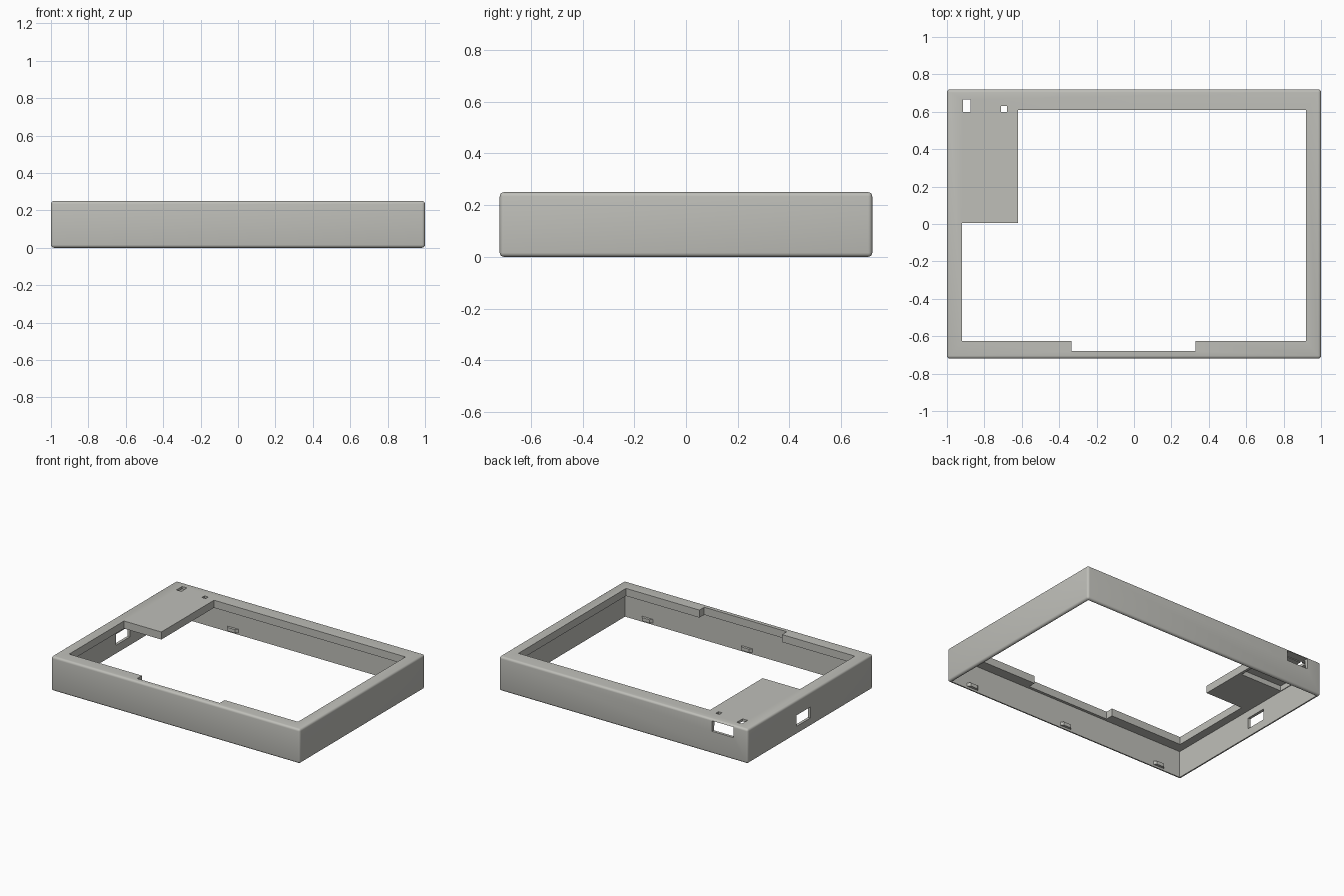
import bpy, bmesh, math

if "Cube" in bpy.data.objects:
    bpy.data.objects.remove(bpy.data.objects["Cube"])

grey = bpy.data.materials.new("warm_grey_plastic")
grey.diffuse_color = (0.52, 0.52, 0.485, 1)
grey.use_nodes = True
grey.node_tree.nodes["Principled BSDF"].inputs["Base Color"].default_value = grey.diffuse_color


def prism(name, outline, z0, z1):
    """Extrude a counter-clockwise xy outline from z0 to z1."""
    bm = bmesh.new()
    face = bm.faces.new([bm.verts.new((x, y, z0)) for x, y in outline])
    top = bmesh.ops.extrude_face_region(bm, geom=[face])
    verts = [v for v in top["geom"] if isinstance(v, bmesh.types.BMVert)]
    bmesh.ops.translate(bm, verts=verts, vec=(0, 0, z1 - z0))
    bmesh.ops.recalc_face_normals(bm, faces=bm.faces)
    mesh = bpy.data.meshes.new(name)
    bm.to_mesh(mesh)
    bm.free()
    mesh.materials.append(grey)
    obj = bpy.data.objects.new(name, mesh)
    bpy.context.collection.objects.link(obj)
    return obj


def box(name, x0, x1, y0, y1, z0, z1):
    return prism(name, [(x0, y0), (x1, y0), (x1, y1), (x0, y1)], z0, z1)


# Outer shell with softly rounded edges
frame = box("bezel_frame", -1, 1, -0.72, 0.72, 0, 0.25)
bevel = frame.modifiers.new("rounded_edges", "BEVEL")
bevel.width = 0.016
bevel.segments = 4

# Screen opening: wide corner deck at back left, notch in the front lip
opening = [(-0.92, -0.625), (-0.335, -0.625), (-0.335, -0.68), (0.33, -0.68),
           (0.33, -0.625), (0.92, -0.625), (0.92, 0.61), (-0.62, 0.61),
           (-0.62, 0.005), (-0.92, 0.005)]

cutters = [
    box("cavity_cutter", -0.98, 0.98, -0.70, 0.70, -0.1, 0.195),
    prism("opening_cutter", opening, 0.1, 0.3),
    box("board_pocket_cutter", -0.975, -0.64, 0.34, 0.695, 0.15, 0.232),
    box("back_port_cutter", -0.885, -0.715, 0.66, 0.76, 0.162, 0.238),
    box("side_port_cutter", -1.05, -0.95, 0.0, 0.16, 0.06, 0.14),
    box("switch_hole_cutter", -0.915, -0.875, 0.60, 0.665, 0.2, 0.3),
    box("light_hole_cutter", -0.71, -0.68, 0.60, 0.63, 0.2, 0.3),
]
for cutter in cutters:
    cutter.hide_render = True
    mod = frame.modifiers.new(cutter.name, "BOOLEAN")
    mod.operation = "DIFFERENCE"
    mod.solver = "EXACT"
    mod.object = cutter

# Bake the cuts and discard the cutters
deps = bpy.context.evaluated_depsgraph_get()
baked = bpy.data.meshes.new_from_object(frame.evaluated_get(deps))
frame.modifiers.clear()
frame.data = baked
for cutter in cutters:
    bpy.data.objects.remove(cutter)

bpy.context.view_layer.objects.active = frame
frame.select_set(True)
bpy.ops.object.shade_smooth_by_angle(angle=math.radians(35))


# Snap tabs along the inside of the front and back walls
def snap_tab(name, x, side):
    y = side * 0.705
    tip = side * 0.682
    pts = [(x - 0.05, y), (x + 0.05, y), (x + 0.03, tip), (x - 0.03, tip)]
    return prism(name, pts, 0.015, 0.04)


for i, x in enumerate((-0.8, 0, 0.8)):
    snap_tab(f"front_snap_tab_{i + 1}", x, -1)
for i, x in enumerate((-0.53, 0.8)):
    snap_tab(f"back_snap_tab_{i + 1}", x, 1)
